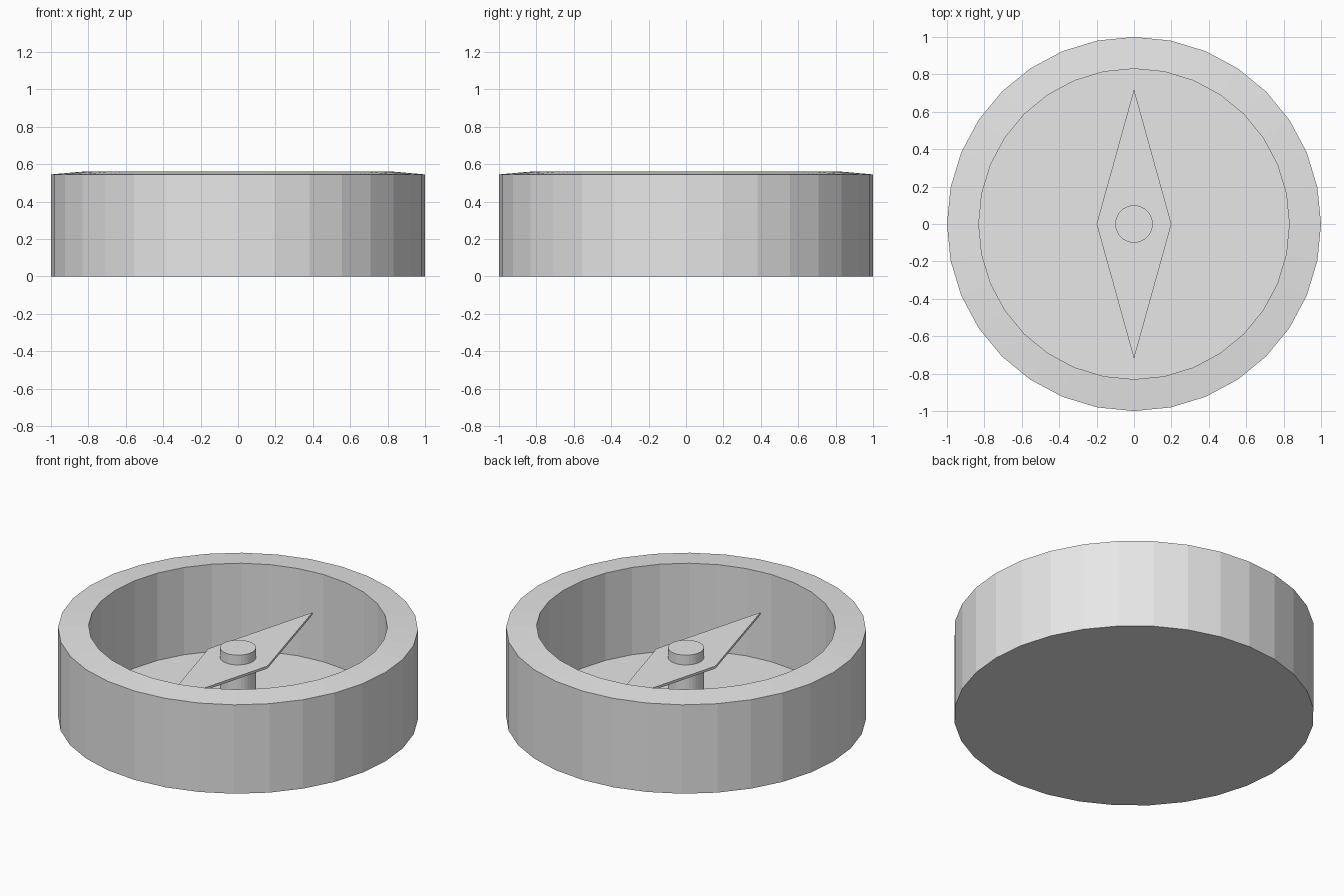
import bpy, bmesh, math

cube = bpy.data.objects.get("Cube")
if cube:
    bpy.data.objects.remove(cube, do_unlink=True)

SIDES = 32

# Single grey material
grey = bpy.data.materials.new("light_grey")
grey.use_nodes = True
colour = (0.8, 0.8, 0.8, 1.0)
grey.diffuse_color = colour
grey.node_tree.nodes["Principled BSDF"].inputs["Base Color"].default_value = colour


def finish(name, bm):
    bmesh.ops.recalc_face_normals(bm, faces=bm.faces)
    mesh = bpy.data.meshes.new(name)
    bm.to_mesh(mesh)
    bm.free()
    mesh.materials.append(grey)
    obj = bpy.data.objects.new(name, mesh)
    bpy.context.collection.objects.link(obj)
    return obj


def lathe(name, profile):
    """Turn a (radius, height) profile around z and cap both ends."""
    bm = bmesh.new()
    rings = []
    for r, z in profile:
        angles = [2 * math.pi * i / SIDES for i in range(SIDES)]
        rings.append([bm.verts.new((r * math.cos(a), r * math.sin(a), z)) for a in angles])
    for low, high in zip(rings, rings[1:]):
        for i in range(SIDES):
            j = (i + 1) % SIDES
            bm.faces.new((low[i], low[j], high[j], high[i]))
    bm.faces.new(rings[0])
    bm.faces.new(rings[-1])
    return finish(name, bm)


def plate(name, outline, bottom, top):
    """Extrude a flat outline between two heights."""
    bm = bmesh.new()
    face = bm.faces.new([bm.verts.new((x, y, bottom)) for x, y in outline])
    result = bmesh.ops.extrude_face_region(bm, geom=[face], use_keep_orig=True)
    verts = [v for v in result["geom"] if isinstance(v, bmesh.types.BMVert)]
    bmesh.ops.translate(bm, verts=verts, vec=(0, 0, top - bottom))
    return finish(name, bm)


# Open round case with a thick, slightly raised inner rim
lathe("case", [(1.0, 0), (1.0, 0.545), (0.83, 0.56), (0.83, 0.025)])

# Centre pin standing on the case floor
lathe("centre_pin", [(0.1, 0.02), (0.1, 0.43)])

# Diamond shaped needle
plate("needle", [(0.2, 0), (0, 0.72), (-0.2, 0), (0, -0.72)], 0.355, 0.37)
